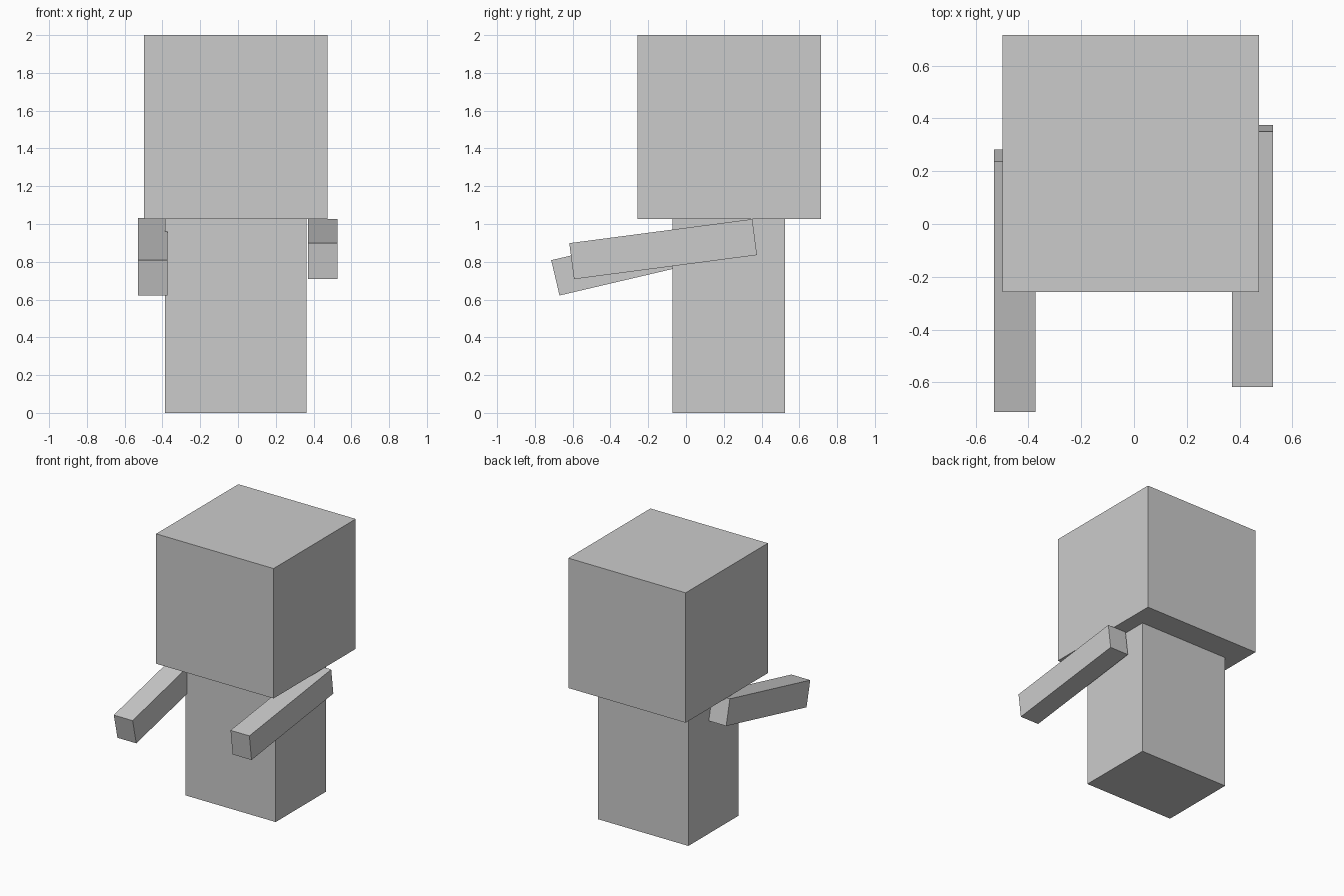
import bpy
import math

if "Cube" in bpy.data.objects:
    bpy.data.objects.remove(bpy.data.objects["Cube"])


def box(name, center, size, pitch=0.0):
    """Box with a given size, tilted about the x axis (degrees)."""
    bpy.ops.mesh.primitive_cube_add(size=1, location=center)
    ob = bpy.context.object
    ob.name = name
    ob.scale = size
    bpy.ops.object.transform_apply(location=False, rotation=False, scale=True)
    ob.rotation_euler.x = math.radians(pitch)
    return ob


# Torso and oversized head
box("body", (-0.012, 0.226, 0.5135), (0.748, 0.594, 1.027))
box("head", (-0.012, 0.2295, 1.5135), (0.973, 0.973, 0.973))

# Arms reach forward, each drooping by its own angle
ARM_SIZE = (0.156, 0.977, 0.192)
box("arm_right", (0.449, -0.121, 0.867), ARM_SIZE, 7.5)
box("arm_left", (-0.452, -0.216, 0.8265), ARM_SIZE, 13.2)
